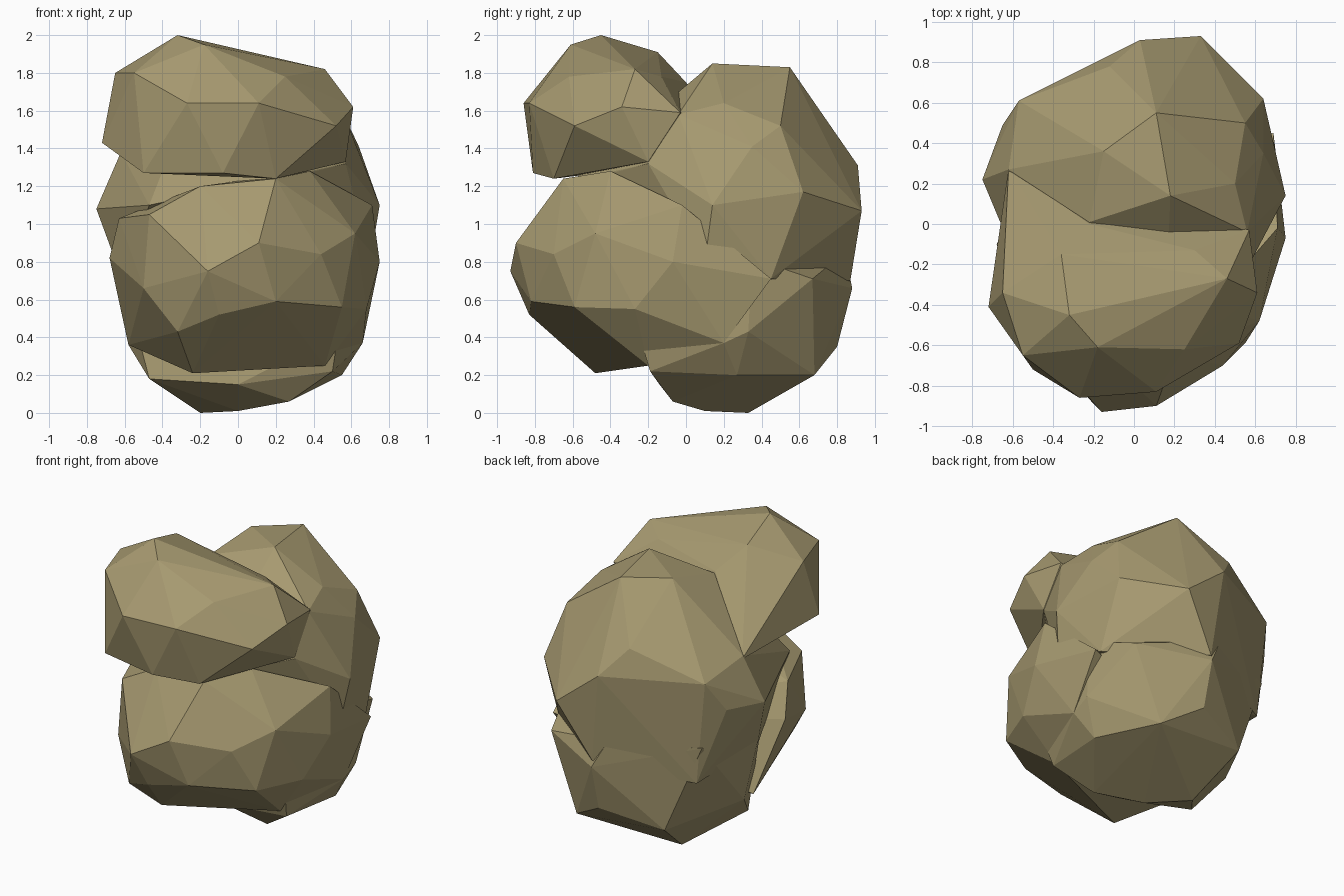
import bpy
import bmesh

# Remove the default cube only
default_cube = bpy.data.objects.get("Cube")
if default_cube:
    bpy.data.objects.remove(default_cube, do_unlink=True)

# Single stone colour
STONE = (0.385, 0.322, 0.163, 1.0)
stone = bpy.data.materials.new("olive_tan_stone")
stone.use_nodes = True
stone.diffuse_color = STONE
shader = next(n for n in stone.node_tree.nodes if n.type == "BSDF_PRINCIPLED")
shader.inputs["Base Color"].default_value = STONE
shader.inputs["Roughness"].default_value = 0.9


def boulder(name, *corners):
    """Chipped convex boulder wrapped around its outermost corners."""
    bm = bmesh.new()
    for corner in corners:
        bm.verts.new(corner)
    hull = bmesh.ops.convex_hull(bm, input=bm.verts[:])
    spare = {g for g in hull["geom_interior"] + hull["geom_unused"]
             if isinstance(g, bmesh.types.BMVert)}
    bmesh.ops.delete(bm, geom=list(spare), context="VERTS")
    bmesh.ops.recalc_face_normals(bm, faces=bm.faces[:])

    mesh = bpy.data.meshes.new(name)
    bm.to_mesh(mesh)
    bm.free()
    mesh.materials.append(stone)
    obj = bpy.data.objects.new(name, mesh)
    bpy.context.scene.collection.objects.link(obj)
    return obj


# Tall rounded back, reaching forward between the front lobes
rock = boulder(
    "rock",
    (.18, .14, 1.85), (.11, .55, 1.83), (-.15, .36, 1.82),
    (-.22, .01, 1.74), (.5, .2, 1.64), (.56, -.04, 1.58),
    (.55, .5, 1.52), (.64, .35, 1.41), (.75, .14, 1.1),
    (.64, .62, 1.17), (.33, .93, 1.07), (.03, .91, 1.31),
    (-.12, .78, 1.49), (-.57, .61, 1.3), (-.65, .49, 1.1),
    (-.75, .22, 1.08), (-.62, .27, 1.38), (.57, -.2, 1.32),
    (.37, -.39, 1.27), (.15, -.6, 1.23), (-.47, -.45, 1.1),
    (.7, .1, .8), (.65, .45, .71), (.1, .87, .7),
    (-.5, .6, .6), (-.61, .1, .7),
)

# Overhanging upper front, leaning back on the right side
upper_front = boulder(
    "upper_front",
    (-.32, -.45, 2), (-.18, -.61, 1.95), (-.36, -.15, 1.91),
    (-.55, -.65, 1.8), (.25, -.62, 1.78), (.46, -.27, 1.82),
    (-.27, -.86, 1.64), (.11, -.83, 1.64), (-.65, -.34, 1.8),
    (-.72, -.41, 1.43), (-.5, -.72, 1.27), (-.08, -.81, 1.27),
    (.2, -.7, 1.24), (.52, -.59, 1.52), (.61, -.34, 1.62),
    (.57, -.2, 1.33), (.57, -.03, 1.59), (.3, -.13, 1.78),
    (-.22, 0, 1.75), (-.62, .28, 1.36),
)

# Bulging lower front with a sloping top
lower_front = boulder(
    "lower_front",
    (.11, -.9, .9), (-.16, -.93, .75), (.44, -.7, .84),
    (.62, -.48, .95), (.75, -.07, .8), (.71, -.02, 1.1),
    (.2, -.82, .59), (.55, -.59, .56), (.68, -.27, .55),
    (-.1, -.83, .52), (-.32, -.72, .43), (-.24, -.48, .21),
    (.46, -.2, .25), (.66, .2, .37), (.38, -.4, 1.28),
    (.2, -.65, 1.24), (-.2, -.6, 1.2), (-.47, -.58, 1.05),
    (-.5, -.58, .66), (-.63, -.2, 1.03), (-.68, -.1, .82),
    (-.58, .1, .36), (.69, .45, .71),
)

# Foot that the rock rests on
base = boulder(
    "base",
    (-.2, .33, 0), (0, .1, .01), (.27, -.07, .06),
    (0, -.14, .15), (.5, -.19, .22), (.53, -.25, .42),
    (.55, .27, .2), (.66, .2, .37), (.66, .33, .43),
    (-.47, 0, .18), (-.58, .2, .36), (.35, .68, .2),
    (-.3, .66, .25), (.1, .8, .35), (.1, .88, .66),
    (.55, .67, .71), (0, .84, .85), (-.54, .6, .85),
    (-.64, .1, .85), (.66, .35, .82),
)

# Merge every lobe into one faceted stone
lobes = [upper_front, lower_front, base]
for lobe in lobes:
    lobe.hide_render = True
    merge = rock.modifiers.new("merge_" + lobe.name, "BOOLEAN")
    merge.operation = "UNION"
    merge.solver = "EXACT"
    merge.object = lobe

bpy.context.view_layer.update()
evaluated = rock.evaluated_get(bpy.context.evaluated_depsgraph_get())
merged = bpy.data.meshes.new_from_object(evaluated)
rock.modifiers.clear()
rock.data = merged
for lobe in lobes:
    bpy.data.objects.remove(lobe, do_unlink=True)

# One material and crisp flat faces
merged.materials.clear()
merged.materials.append(stone)
for face in merged.polygons:
    face.material_index = 0
    face.use_smooth = False
